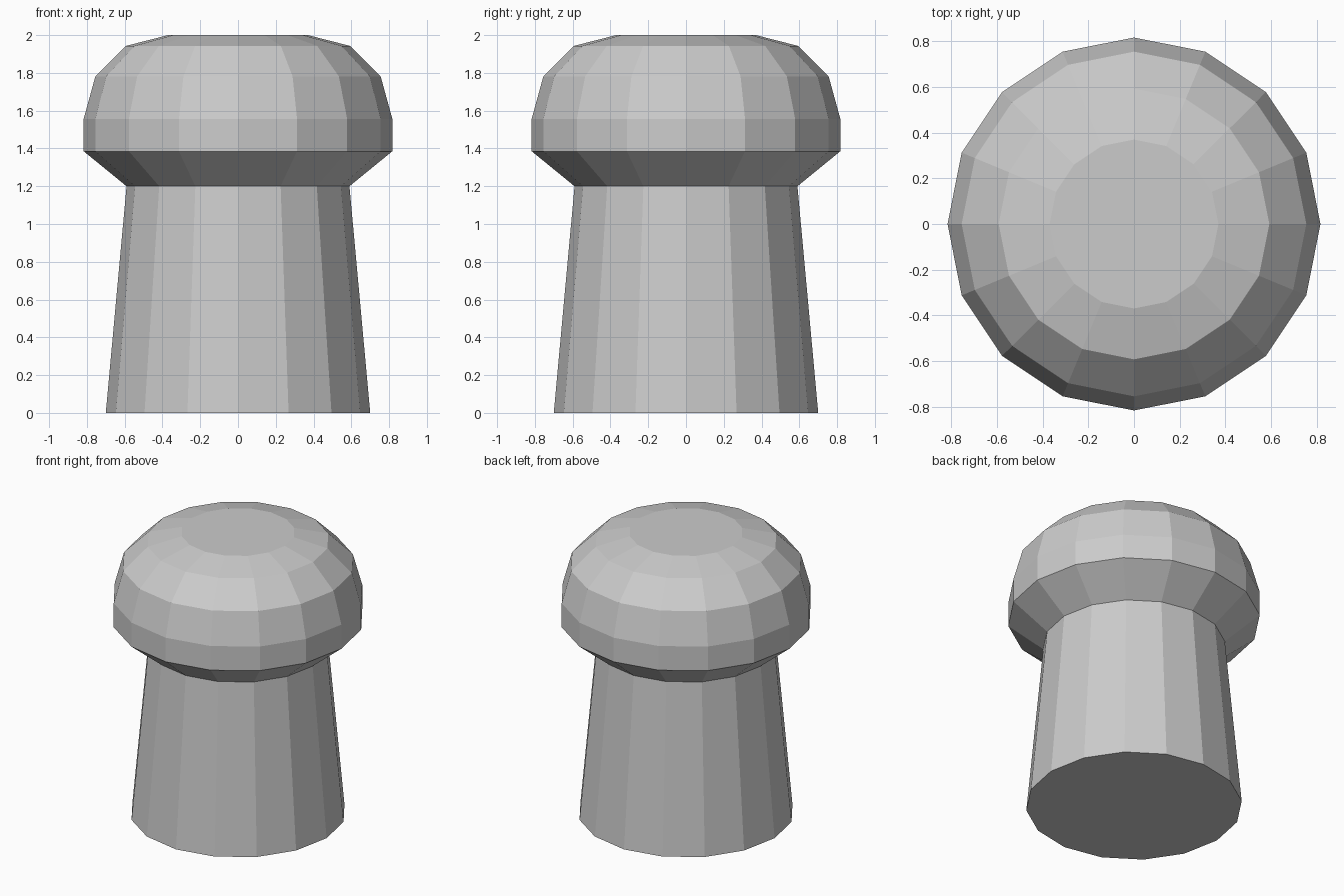
import bpy, bmesh
from math import sin, cos, tau

if "Cube" in bpy.data.objects:
    bpy.data.objects.remove(bpy.data.objects["Cube"])

SIDES = 16

# Outer profile (radius, height): tapered stem, flared underside, domed cap
PROFILE = [(0.70, 0.0), (0.59, 1.20), (0.817, 1.385), (0.817, 1.557),
           (0.755, 1.782), (0.593, 1.943), (0.37, 2.0)]


def lathe(name, profile, sides):
    """Flat-shaded solid of revolution with closed ends."""
    bm = bmesh.new()
    rings = [[bm.verts.new((r * cos(tau * i / sides), r * sin(tau * i / sides), z))
              for i in range(sides)] for r, z in profile]
    for low, high in zip(rings, rings[1:]):
        for i in range(sides):
            j = (i + 1) % sides
            bm.faces.new((low[i], low[j], high[j], high[i]))
    bm.faces.new(rings[0][::-1])
    bm.faces.new(rings[-1])
    mesh = bpy.data.meshes.new(name)
    bm.to_mesh(mesh)
    bm.free()
    obj = bpy.data.objects.new(name, mesh)
    bpy.context.collection.objects.link(obj)
    return obj


# Stem and cap are one continuous turned body
lathe("domed_stopper", PROFILE, SIDES)
